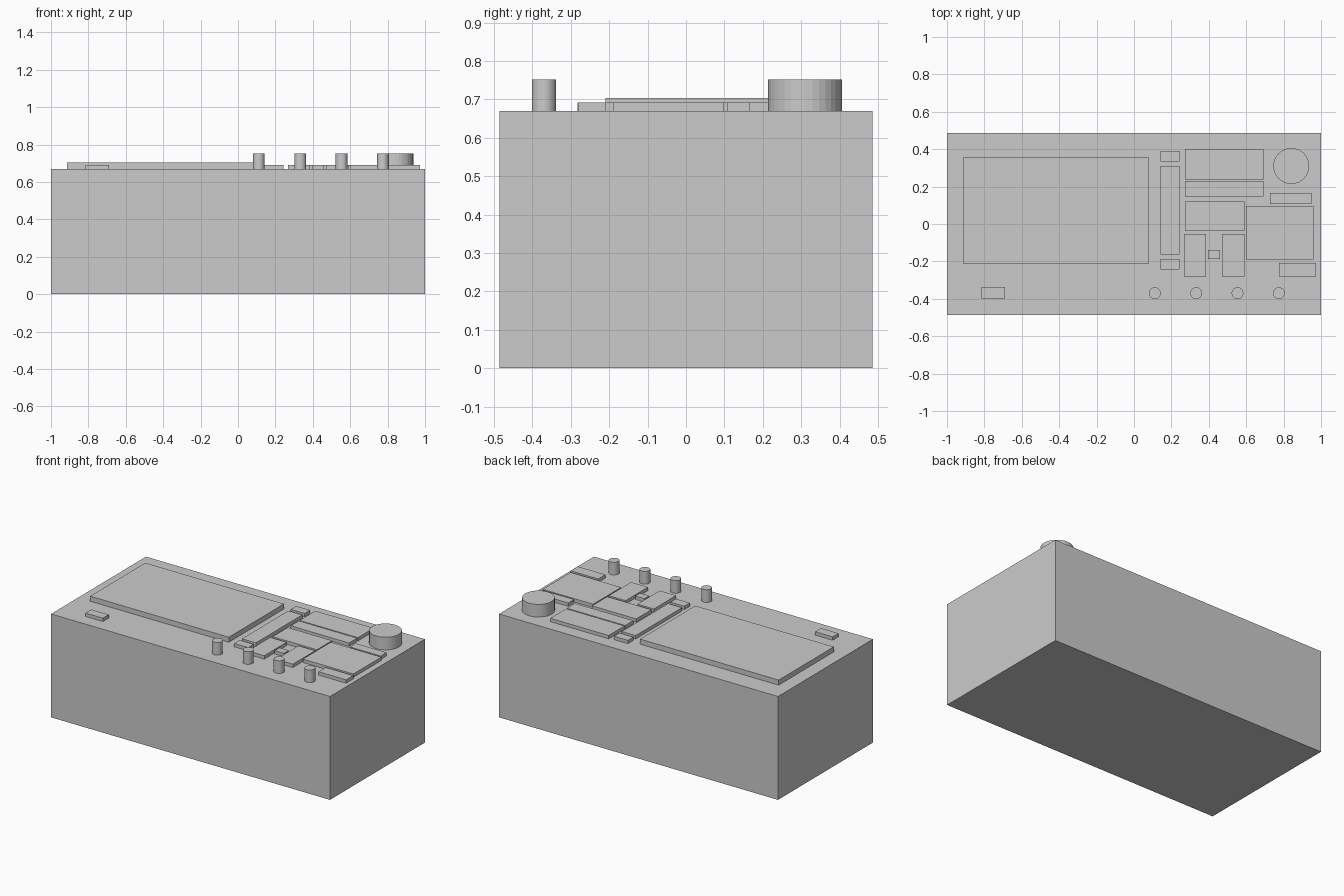
import bpy

if "Cube" in bpy.data.objects:
    bpy.data.objects.remove(bpy.data.objects["Cube"])

DECK = 0.67      # top surface of the body
PAD = 0.692      # top of the low pads
KNOB = 0.752     # top of the knobs


def box(name, x0, x1, y0, y1, z0, z1):
    bpy.ops.mesh.primitive_cube_add(
        size=1, location=((x0 + x1) / 2, (y0 + y1) / 2, (z0 + z1) / 2))
    ob = bpy.context.object
    ob.name = name
    ob.scale = (x1 - x0, y1 - y0, z1 - z0)
    bpy.ops.object.transform_apply(location=False, rotation=False, scale=True)
    return ob


def knob(name, x, y, radius):
    bpy.ops.mesh.primitive_cylinder_add(
        vertices=32, radius=radius, depth=KNOB - DECK,
        location=(x, y, (KNOB + DECK) / 2))
    bpy.context.object.name = name


# Main case and raised screen
box("body", -1, 1, -0.486, 0.486, 0, DECK)
box("screen", -0.913, 0.081, -0.21, 0.355, DECK, 0.703)

# Low pads and buttons on the control side
pads = {
    "power_button": (-0.815, -0.69, -0.398, -0.338),
    "softkey_top": (0.143, 0.243, 0.335, 0.391),
    "softkey_column": (0.143, 0.243, -0.164, 0.311),
    "softkey_bottom": (0.143, 0.243, -0.243, -0.187),
    "upper_key_panel": (0.274, 0.692, 0.239, 0.401),
    "upper_key_strip": (0.274, 0.692, 0.148, 0.231),
    "middle_key_panel": (0.274, 0.591, -0.037, 0.119),
    "lower_left_panel": (0.268, 0.386, -0.282, -0.053),
    "small_key": (0.395, 0.461, -0.188, -0.139),
    "lower_right_panel": (0.47, 0.591, -0.282, -0.053),
    "number_pad": (0.598, 0.96, -0.19, 0.097),
    "knob_label_bar": (0.728, 0.949, 0.107, 0.167),
    "lower_bar": (0.775, 0.972, -0.281, -0.208),
}
for name, (x0, x1, y0, y1) in pads.items():
    box(name, x0, x1, y0, y1, DECK, PAD)

# Large dial and the row of front posts
knob("main_dial", 0.841, 0.31, 0.096)
for i in range(4):
    knob(f"front_post_{i + 1}", 0.111 + 0.2213 * i, -0.37, 0.0315)
